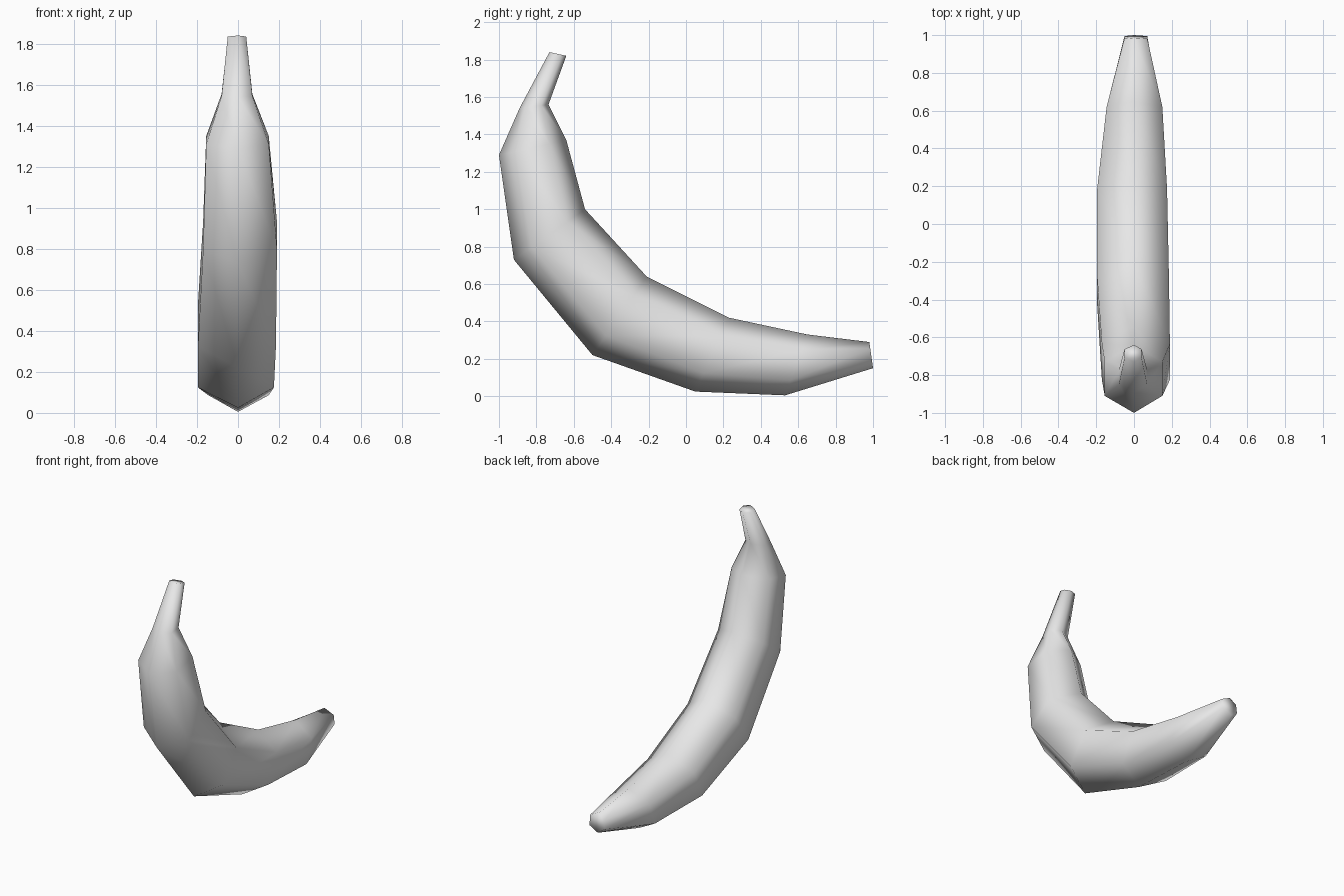
import bpy
import bmesh
from mathutils import Vector

cube = bpy.data.objects.get("Cube")
if cube:
    bpy.data.objects.remove(cube, do_unlink=True)

# Plain peel colour
peel = bpy.data.materials.new("light_grey")
peel.use_nodes = True
colour = (0.8, 0.8, 0.8, 1)
peel.diffuse_color = colour
peel.node_tree.nodes["Principled BSDF"].inputs["Base Color"].default_value = colour

# Sections from stem tip to blossom end:
# outer keel (y, z), inner ridge (y, z), right and left side x
SECTIONS = [
    ((-0.73, 1.84), (-0.64, 1.82), -0.05, 0.04),
    ((-0.89, 1.54), (-0.735, 1.56), -0.08, 0.07),
    ((-1.0, 1.29), (-0.64, 1.37), -0.155, 0.15),
    ((-0.92, 0.73), (-0.54, 1.0), -0.17, 0.19),
    ((-0.5, 0.22), (-0.21, 0.64), -0.195, 0.185),
    ((0.05, 0.025), (0.23, 0.42), -0.195, 0.175),
    ((0.53, 0.005), (0.65, 0.33), -0.145, 0.15),
    ((1.0, 0.15), (0.98, 0.29), -0.05, 0.07),
]


def hexagon(bm, outer, inner, right, left):
    """Six-sided section with one corner on the keel and one on the inner ridge."""
    a, b = Vector((0, *outer)), Vector((0, *inner))
    corners = [(0, 0), (left, 0.25), (left, 0.75), (0, 1), (right, 0.75), (right, 0.25)]
    return [bm.verts.new(a.lerp(b, t) + Vector((x, 0, 0))) for x, t in corners]


# Curved body: bridge the sections and cap both ends
bm = bmesh.new()
rings = [hexagon(bm, *section) for section in SECTIONS]
for near, far in zip(rings, rings[1:]):
    for i in range(6):
        j = (i + 1) % 6
        bm.faces.new((near[i], near[j], far[j], far[i]))
bm.faces.new(rings[0])
bm.faces.new(rings[-1])
bmesh.ops.recalc_face_normals(bm, faces=bm.faces)
for face in bm.faces:
    face.smooth = True

mesh = bpy.data.meshes.new("banana")
bm.to_mesh(mesh)
bm.free()
mesh.materials.append(peel)
banana = bpy.data.objects.new("banana", mesh)
bpy.context.collection.objects.link(banana)
